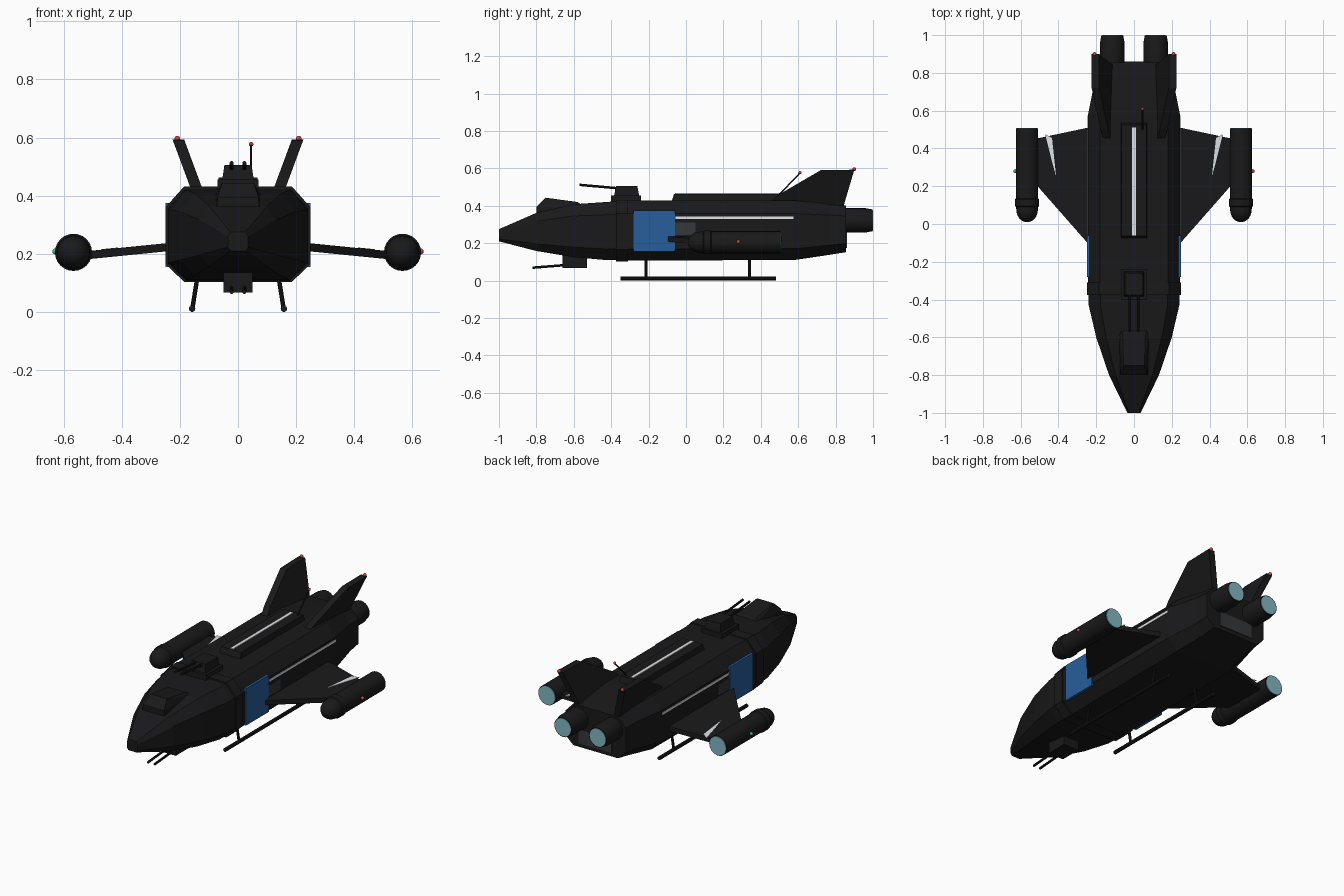
import bpy, bmesh, math
from mathutils import Vector

if "Cube" in bpy.data.objects:
    bpy.data.objects.remove(bpy.data.objects["Cube"])


def material(name, r, g, b):
    m = bpy.data.materials.new(name)
    m.diffuse_color = (r, g, b, 1)
    m.use_nodes = True
    m.node_tree.nodes["Principled BSDF"].inputs["Base Color"].default_value = m.diffuse_color
    return m


BLACK = material("black", 0.01, 0.01, 0.011)
BLUE = material("blue", 0.02, 0.11, 0.33)
CYAN = material("glow", 0.23, 0.47, 0.55)
WHITE = material("white", 0.75, 0.77, 0.8)
SLATE = material("slate", 0.035, 0.038, 0.042)
RED = material("red", 0.6, 0.06, 0.06)
GREEN = material("green", 0.06, 0.5, 0.3)


def finish(name, bm, mat, smooth=False):
    bmesh.ops.recalc_face_normals(bm, faces=bm.faces)
    me = bpy.data.meshes.new(name)
    bm.to_mesh(me)
    bm.free()
    me.materials.append(mat)
    ob = bpy.data.objects.new(name, me)
    bpy.context.collection.objects.link(ob)
    if smooth:
        bpy.ops.object.select_all(action='DESELECT')
        ob.select_set(True)
        bpy.context.view_layer.objects.active = ob
        bpy.ops.object.shade_smooth_by_angle(angle=math.radians(35))
    return ob


def hull(name, pts, mat=BLACK):
    """Flat-faced convex solid around points."""
    bm = bmesh.new()
    vs = [bm.verts.new(p) for p in pts]
    bmesh.ops.convex_hull(bm, input=vs)
    return finish(name, bm, mat)


def box(name, x, y, z, mat=BLACK, top=1.0):
    """Box from ranges; top scales the upper face."""
    cx, cy = sum(x) / 2, sum(y) / 2
    pts = []
    for k, c in enumerate(z):
        s = top if k else 1
        pts += [(cx + (a - cx) * s, cy + (b - cy) * s, c) for a in x for b in y]
    return hull(name, pts, mat)


def loft(name, rings, mat=BLACK, smooth=False):
    """Closed skin over equal-length rings, capped at both ends."""
    bm = bmesh.new()
    rs = [[bm.verts.new(p) for p in r] for r in rings]
    n = len(rs[0])
    for a, b in zip(rs, rs[1:]):
        for i in range(n):
            bm.faces.new((a[i], a[(i + 1) % n], b[(i + 1) % n], b[i]))
    bm.faces.new(rs[0])
    bm.faces.new(rs[-1])
    return finish(name, bm, mat, smooth)


def lathe(name, x, z, prof, mat=BLACK, n=24):
    """Round body along y from (y, radius) pairs."""
    ang = [2 * math.pi * i / n for i in range(n)]
    return loft(name, [[(x + r * math.cos(a), y, z + r * math.sin(a)) for a in ang]
                       for y, r in prof], mat, True)


def rod(name, a, b, r, mat=BLACK, n=10):
    a, b = Vector(a), Vector(b)
    q = (b - a).to_track_quat('Z', 'Y')
    off = [q @ Vector((r * math.cos(2 * math.pi * i / n), r * math.sin(2 * math.pi * i / n), 0))
           for i in range(n)]
    return loft(name, [[a + o for o in off], [b + o for o in off]], mat, True)


def ball(name, p, r, mat):
    bm = bmesh.new()
    bmesh.ops.create_uvsphere(bm, u_segments=12, v_segments=8, radius=r)
    bmesh.ops.translate(bm, verts=bm.verts, vec=p)
    return finish(name, bm, mat, True)


def section(y, w, zb, zt):
    """Octagonal fuselage cross-section."""
    h = zt - zb
    lo, hi, t = zb + 0.19 * h, zt - 0.22 * h, 0.74 * w
    return [(-t, y, zb), (t, y, zb), (w, y, lo), (w, y, hi),
            (t, y, zt), (-t, y, zt), (-w, y, hi), (-w, y, lo)]


# Fuselage and collar
loft("fuselage", [section(*s) for s in (
    (-1, 0.035, 0.21, 0.275), (-0.8, 0.132, 0.158, 0.362), (-0.6, 0.2, 0.125, 0.408),
    (-0.43, 0.24, 0.11, 0.42), (-0.3, 0.243, 0.107, 0.428), (0.58, 0.243, 0.11, 0.428),
    (0.77, 0.205, 0.138, 0.41), (0.855, 0.2, 0.152, 0.4))])
loft("collar", [section(y, 0.25, 0.103, 0.432) for y in (-0.375, -0.31)])

# Cockpit hood
hull("cockpit_hood", [(s * w, y, z) for s in (-1, 1) for w, y, z in (
    (0.075, -0.8, 0.345), (0.07, -0.8, 0.395), (0.055, -0.75, 0.443),
    (0.06, -0.58, 0.42), (0.08, -0.55, 0.4))])

# Dorsal spine with white stripe
box("dorsal_spine", (-0.07, 0.07), (-0.08, 0.54), (0.41, 0.463), top=0.95)
box("spine_stripe", (-0.01, 0.01), (-0.06, 0.51), (0.45, 0.467), WHITE)

# Dorsal and chin turrets
box("dorsal_turret_base", (-0.07, 0.07), (-0.4, -0.24), (0.41, 0.456))
box("dorsal_turret", (-0.055, 0.055), (-0.385, -0.25), (0.45, 0.505), top=0.85)
box("chin_turret", (-0.05, 0.05), (-0.66, -0.53), (0.066, 0.15))
for s in (-1, 1):
    x = 0.022 * s
    rod("dorsal_gun", (x, -0.57, 0.512), (x, -0.3, 0.488), 0.007)
    rod("chin_gun", (x, -0.82, 0.069), (x, -0.58, 0.088), 0.007)

# Antenna
rod("antenna", (0.045, 0.48, 0.44), (0.045, 0.61, 0.576), 0.004)
ball("antenna_tip", (0.045, 0.61, 0.577), 0.008, RED)

# Rear hatch
box("rear_hatch", (-0.11, 0.11), (0.84, 0.86), (0.175, 0.26), SLATE)

for s, side in ((-1, "left"), (1, "right")):
    # Wing
    hull(side + "_wing", [(s * x, y, z + d) for x, z, ys in (
        (0.22, 0.225, (-0.13, 0.515)), (0.55, 0.192, (0.245, 0.445)))
        for y in ys for d in (-0.014, 0.014)])
    # Wing stripe, following the wing slope
    hull(side + "_wing_stripe", [(s * x, y, 0.241 - 0.1 * (x - 0.22) + d)
                                 for x, y in ((0.434, 0.455), (0.47, 0.476), (0.434, 0.33), (0.412, 0.25))
                                 for d in (-0.004, 0.0)], WHITE)
    # Wingtip engine pod
    px, pz = 0.566 * s, 0.205
    dome = [(0.075 - 0.065 * math.cos(a), 0.001 + 0.056 * math.sin(a))
            for a in [i * math.pi / 12 for i in range(7)]]
    lathe(side + "_pod", px, pz, dome + [(0.09, 0.058), (0.095, 0.064), (0.13, 0.064),
                                         (0.135, 0.059), (0.505, 0.059)])
    lathe(side + "_pod_glow", px, pz, [(0.5, 0.055), (0.509, 0.055)], CYAN)
    ball(side + "_nav_light", (0.629 * s, 0.28, 0.208), 0.01, RED if s > 0 else GREEN)
    # Main engine
    ex = 0.115 * s
    lathe(side + "_engine", ex, 0.322, [(0.78, 0.055), (0.83, 0.065), (0.96, 0.065),
                                        (0.998, 0.058)])
    lathe(side + "_engine_glow", ex, 0.322, [(0.99, 0.053), (1.0, 0.053)], CYAN)
    # Tail fin, leaning outwards
    hull(side + "_tail_fin", [(s * (0.13 + 0.37 * (z - 0.39) + d), y, z)
                              for y, z in ((0.42, 0.4), (0.5, 0.462), (0.72, 0.59), (0.9, 0.593), (0.84, 0.39))
                              for d in (-0.02, 0.02)])
    ball(side + "_fin_light", (0.209 * s, 0.9, 0.596), 0.01, RED)
    # Side panel, window and stripe
    xs = sorted((0.235 * s, 0.249 * s))
    box(side + "_blue_panel", xs, (-0.28, -0.06), (0.155, 0.375), BLUE)
    xs = sorted((0.235 * s, 0.246 * s))
    box(side + "_window", xs, (-0.06, 0.05), (0.245, 0.31), SLATE)
    box(side + "_side_stripe", xs, (-0.055, 0.575), (0.33, 0.343), WHITE)
    # Landing skid
    rod(side + "_skid", (0.158 * s, -0.35, 0.011), (0.158 * s, 0.48, 0.011), 0.011)
    for y in (-0.215, 0.34):
        rod(side + "_skid_strut", (0.138 * s, y, 0.13), (0.157 * s, y, 0.012), 0.008)
